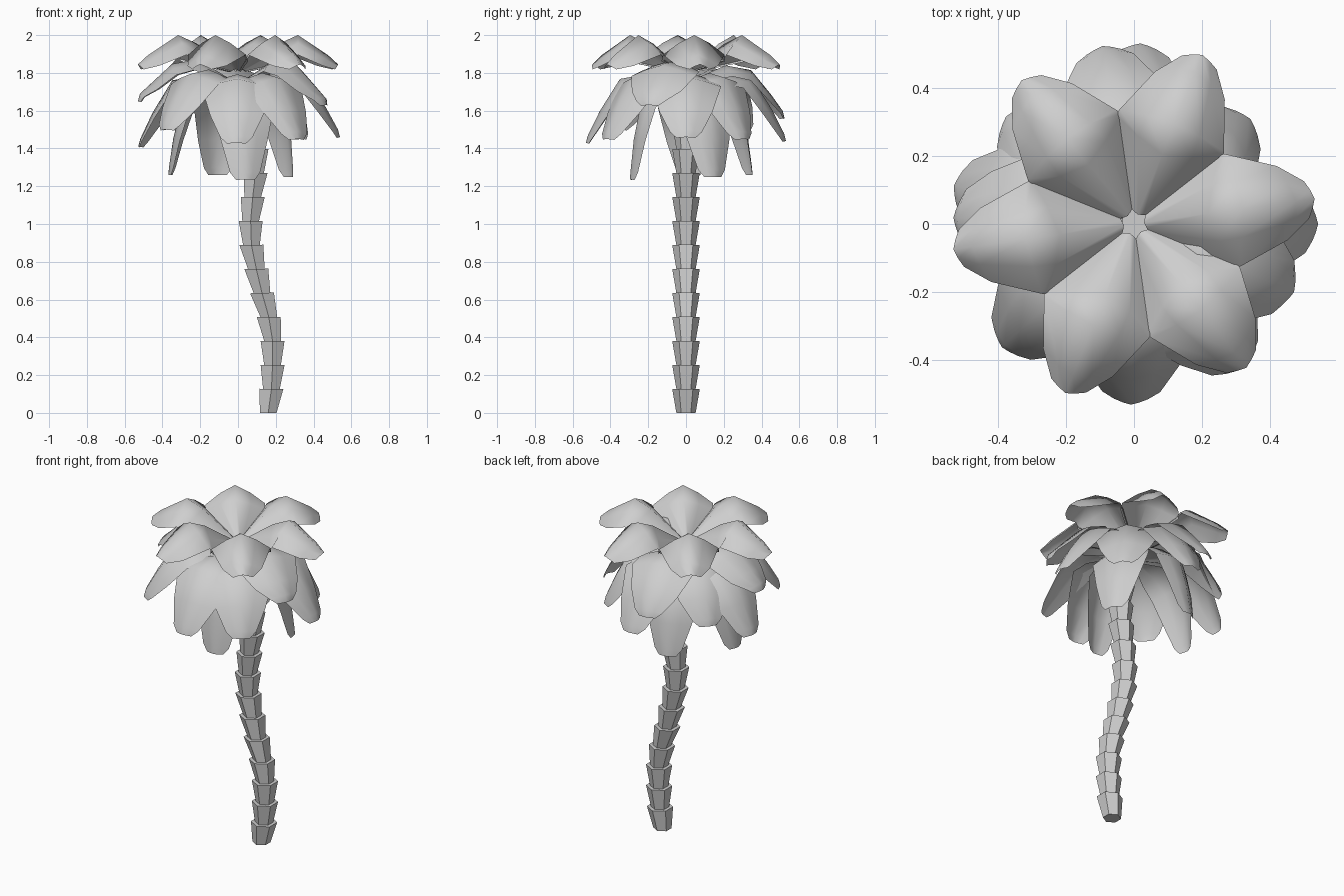
import bpy, bmesh, math
from mathutils import Vector, Matrix

cube = bpy.data.objects.get("Cube")
if cube:
    bpy.data.objects.remove(cube, do_unlink=True)

grey = bpy.data.materials.new("plain light grey")
grey.use_nodes = True
grey.diffuse_color = (0.62, 0.62, 0.62, 1)
grey.node_tree.nodes["Principled BSDF"].inputs["Base Color"].default_value = grey.diffuse_color


def finish(bm, name):
    mesh = bpy.data.meshes.new(name)
    bm.to_mesh(mesh)
    bm.free()
    mesh.materials.append(grey)
    obj = bpy.data.objects.new(name, mesh)
    bpy.context.collection.objects.link(obj)


# Trunk: stacked hexagonal cups following a gentle S-curve
STEP = 0.127
CENTRES = [0.16, 0.177, 0.183, 0.183, 0.163, 0.127, 0.097, 0.071,
           0.067, 0.078, 0.093, 0.098, 0.088, 0.06, 0.03]


def hexagon(bm, x, z, radius, tilt):
    ring = []
    for i in range(6):
        a = math.radians(90 + 60 * i)
        dx = radius * math.cos(a)
        ring.append(bm.verts.new((x + dx, radius * math.sin(a), max(0, z - tilt * dx))))
    return ring


bm = bmesh.new()
for i in range(len(CENTRES) - 1):
    x0, x1 = CENTRES[i:i + 2]
    low = hexagon(bm, x0, i * STEP, 0.051, 0)
    high = hexagon(bm, x1, (i + 1) * STEP, 0.073, (x1 - x0) / STEP * 0.1)
    for k in range(6):
        n = (k + 1) % 6
        bm.faces.new((low[k], low[n], high[n], high[k]))
    bm.faces.new(list(reversed(low)))
    bm.faces.new(high)
finish(bm, "trunk")


# Fronds: arched blades given as rows of reach, height and half width
ACROSS = (-1, -0.5, 0, 0.5, 1)


def frond(name, azimuth, rows, arch):
    path = [Vector(r[:2]) for r in rows]
    widest = max(r[2] for r in rows)
    turn = Matrix.Rotation(math.radians(azimuth), 3, "Z")
    last = len(rows) - 1
    bm = bmesh.new()
    rings = []
    for i, p in enumerate(path):
        along = (path[min(i + 1, last)] - path[max(i - 1, 0)]).normalized()
        normal = Vector((-along.y, along.x))
        width = rows[i][2]
        ring = []
        for t in ACROSS:
            q = p - normal * arch * width / widest * abs(t) ** 1.3
            ring.append(bm.verts.new(turn @ Vector((q.x, t * width, q.y))))
        rings.append(ring)
    for a, b in zip(rings, rings[1:]):
        for k in range(4):
            bm.faces.new((a[k], b[k], b[k + 1], a[k + 1]))
    for f in bm.faces:
        f.smooth = True
    finish(bm, name)


# Crown: six raised fronds
for i in range(6):
    frond("crown_frond_%d" % (i + 1), 8 + 60 * i,
          [(0.03, 1.82, 0.03), (0.22, 1.955, 0.17), (0.32, 2.0, 0.165),
           (0.48, 1.895, 0.11), (0.535, 1.845, 0.055)], 0.11)

# Middle fronds: azimuth, tip reach, tip height; higher tips belong to higher fronds
MIDDLE = [(337, 0.51, 1.63), (0, 0.54, 1.46), (42, 0.46, 1.45), (88, 0.53, 1.44),
          (100, 0.53, 1.56), (140, 0.49, 1.5), (168, 0.54, 1.41), (178, 0.53, 1.65),
          (223, 0.53, 1.5), (269, 0.53, 1.43), (307, 0.53, 1.45)]
for i, (azimuth, reach, height) in enumerate(MIDDLE):
    bend = 1.253 + 0.36 * height
    frond("middle_frond_%d" % (i + 1), azimuth,
          [(0.03, 1.76, 0.04), (0.4 * reach, bend + 0.025, 0.17),
           (0.66 * reach, bend, 0.185),
           (0.86 * reach, 0.5 * (height + bend), 0.14),
           (0.98 * reach, height + 0.04, 0.085), (reach, height, 0.05)], 0.065)

# Hanging fronds beneath: azimuth, tip reach, tip height
HANGING = [(278, 0.3, 1.235), (28, 0.32, 1.25), (108, 0.37, 1.26), (176, 0.37, 1.26)]
for i, (azimuth, reach, height) in enumerate(HANGING):
    frond("hanging_frond_%d" % (i + 1), azimuth,
          [(0.03, 1.72, 0.04), (0.5 * reach, 1.73, 0.15), (0.8 * reach, 1.64, 0.165),
           (0.93 * reach, 1.45, 0.125), (0.99 * reach, height + 0.04, 0.08),
           (reach, height, 0.05)], 0.06)
